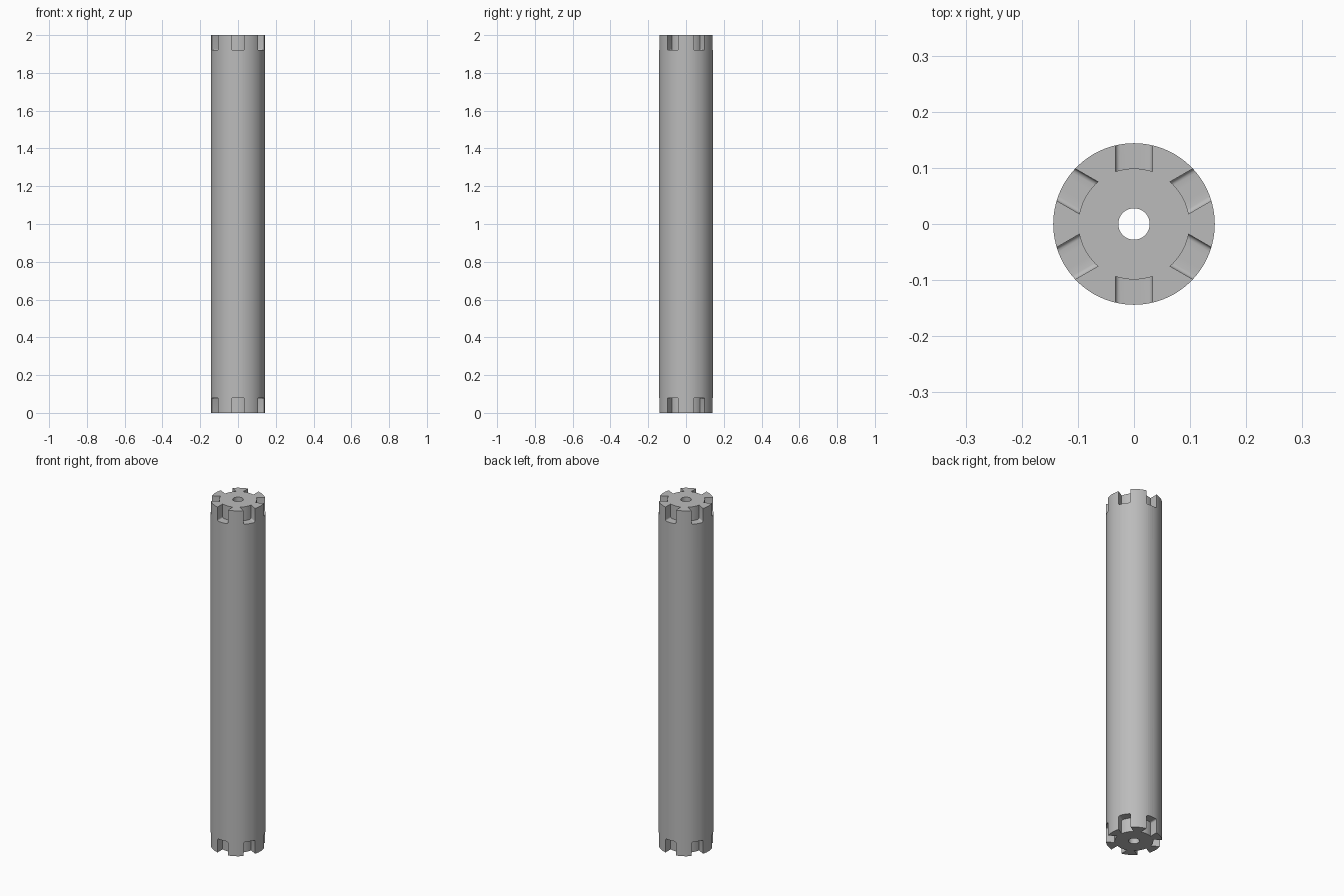
import bpy, bmesh, math
from mathutils import Matrix, Vector

cube = bpy.data.objects.get("Cube")
if cube:
    bpy.data.objects.remove(cube)

LENGTH, RADIUS, BORE = 2.0, 0.144, 0.028
CORE, HALF_WIDTH, DEPTH, FILLET = 0.099, 0.033, 0.08, 0.008

steel = bpy.data.materials.new("grey_steel")
steel.use_nodes = True
GREY = (0.5, 0.5, 0.5, 1)
steel.diffuse_color = GREY
steel.node_tree.nodes["Principled BSDF"].inputs["Base Color"].default_value = GREY


def make_object(name, bm):
    bmesh.ops.recalc_face_normals(bm, faces=bm.faces)
    mesh = bpy.data.meshes.new(name)
    bm.to_mesh(mesh)
    bm.free()
    mesh.materials.append(steel)
    obj = bpy.data.objects.new(name, mesh)
    bpy.context.collection.objects.link(obj)
    return obj


def tube(name, outer, inner, height, sides):
    """Hollow cylinder made by spinning its rectangular wall section."""
    bm = bmesh.new()
    section = [(inner, 0), (outer, 0), (outer, height), (inner, height)]
    rings = []
    for i in range(sides):
        turn = Matrix.Rotation(math.tau * i / sides, 3, "Z")
        rings.append([bm.verts.new(turn @ Vector((r, 0, z))) for r, z in section])
    for a, b in zip(rings, rings[1:] + rings[:1]):
        for j in range(4):
            k = (j + 1) % 4
            bm.faces.new((a[j], b[j], b[k], a[k]))
    return make_object(name, bm)


def add_slot(bm, angle, end):
    """Radial slot with filleted floor corners and a curved back wall."""
    turn = Matrix.Rotation(angle, 3, "Z")
    arc = [HALF_WIDTH - FILLET * (1 - math.sin(math.pi / 2 * i / 4)) for i in range(5)]
    xs = [-x for x in reversed(arc)] + [-0.012, 0, 0.012] + arc
    columns = []
    for x in xs:
        over = max(0, abs(x) - HALF_WIDTH + FILLET)
        rise = FILLET - math.sqrt(max(0, FILLET ** 2 - over ** 2))
        floor, mouth = DEPTH - rise, -0.05
        back = math.sqrt(CORE ** 2 - x ** 2)
        points = [(back, floor), (back, mouth), (0.2, mouth), (0.2, floor)]
        column = []
        for y, z in points:
            height = LENGTH - z if end else z
            column.append(bm.verts.new(turn @ Vector((x, y, height))))
        columns.append(column)
    for a, b in zip(columns, columns[1:]):
        for j in range(4):
            k = (j + 1) % 4
            bm.faces.new((a[j], a[k], b[k], b[j]))
    bm.faces.new(columns[0])
    bm.faces.new(reversed(columns[-1]))


# Long hollow shaft
shaft = tube("slotted_shaft", RADIUS, BORE, LENGTH, 72)

# Six slots around each end
slots = bmesh.new()
for end in (False, True):
    for i in range(6):
        add_slot(slots, math.tau * i / 6, end)
cutter = make_object("slot_cutter", slots)
cutter.hide_render = True

# Cut the slots into the shaft
cut = shaft.modifiers.new("slots", "BOOLEAN")
cut.operation = "DIFFERENCE"
cut.solver = "EXACT"
cut.object = cutter
bpy.ops.object.select_all(action="DESELECT")
bpy.context.view_layer.objects.active = shaft
shaft.select_set(True)
bpy.ops.object.modifier_apply(modifier=cut.name)
bpy.data.objects.remove(cutter)

# Smooth curved walls, crisp rims
bpy.ops.object.shade_smooth_by_angle(angle=math.radians(30))
